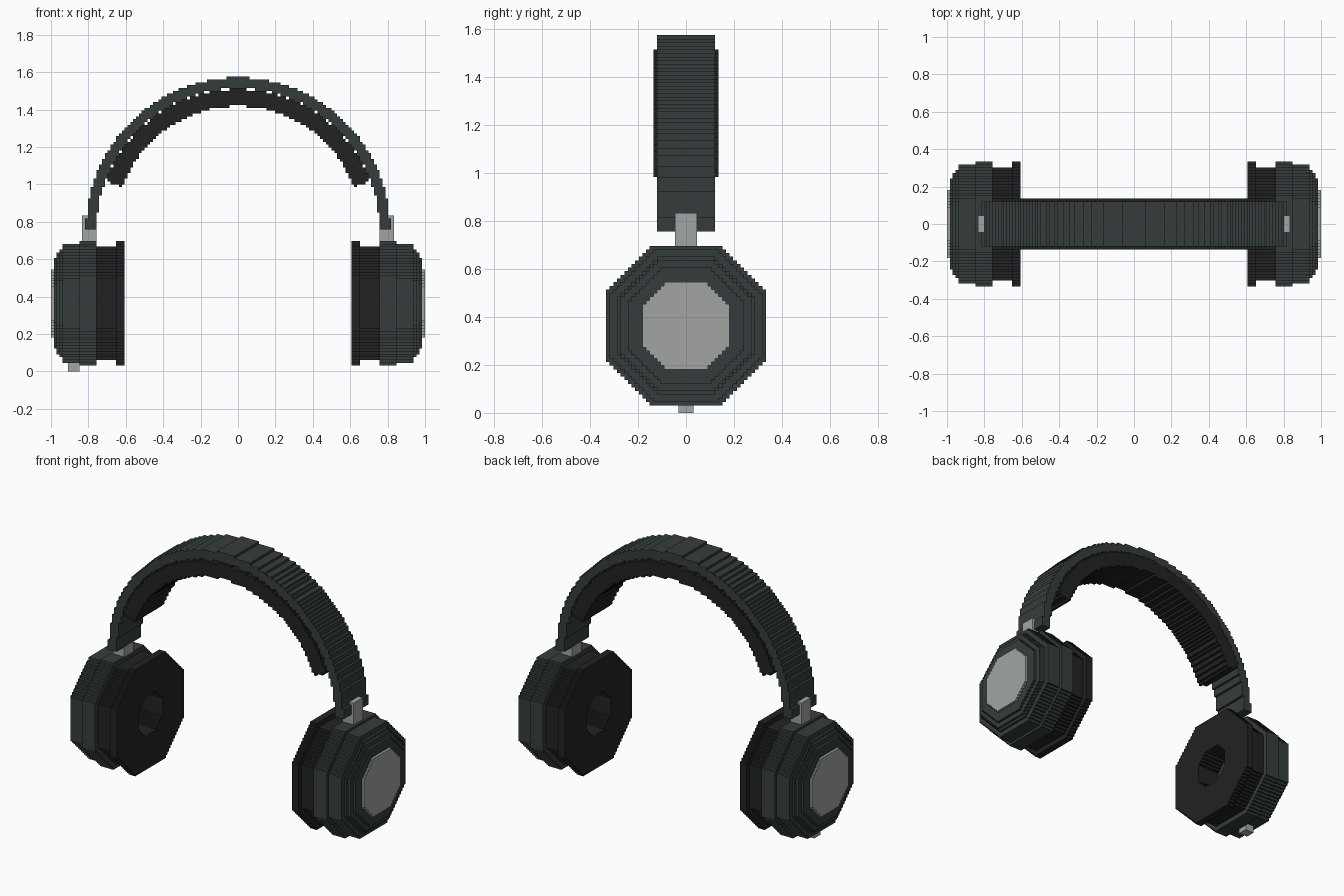
import bpy
import math

if "Cube" in bpy.data.objects:
    bpy.data.objects.remove(bpy.data.objects["Cube"])

V = 1 / 66  # size of one block step


def material(name, rgb):
    m = bpy.data.materials.new(name)
    m.diffuse_color = (*rgb, 1)
    m.use_nodes = True
    m.node_tree.nodes["Principled BSDF"].inputs["Base Color"].default_value = m.diffuse_color
    return m


SLATE = material("dark slate", (0.036, 0.046, 0.046))
BLACK = material("soft black", (0.016, 0.016, 0.016))
SILVER = material("silver grey", (0.36, 0.375, 0.375))


def block_part(name, edges, inside, mat):
    """Skin of all grid cells whose centre passes the inside rule."""
    counts = [len(e) - 1 for e in edges]
    mid = [[(a + b) / 2 for a, b in zip(e, e[1:])] for e in edges]
    filled = {(i, j, k)
              for i in range(counts[0]) for j in range(counts[1]) for k in range(counts[2])
              if inside(mid[0][i], mid[1][j], mid[2][k])}
    index, verts, faces = {}, [], []

    def vert(key):
        if key not in index:
            index[key] = len(verts)
            verts.append([edges[a][key[a]] * V for a in range(3)])
        return index[key]

    for cell in sorted(filled):
        for a in range(3):
            b, c = (a + 1) % 3, (a + 2) % 3
            for side in (0, 1):
                neighbour = list(cell)
                neighbour[a] += 2 * side - 1
                if tuple(neighbour) in filled:
                    continue
                quad = []
                for db, dc in ((0, 0), (1, 0), (1, 1), (0, 1)):
                    key = list(cell)
                    key[a] += side
                    key[b] += db
                    key[c] += dc
                    quad.append(vert(tuple(key)))
                faces.append(quad if side else quad[::-1])
    mesh = bpy.data.meshes.new(name)
    mesh.from_pydata(verts, [], faces)
    mesh.materials.append(mat)
    obj = bpy.data.objects.new(name, mesh)
    bpy.context.collection.objects.link(obj)
    return obj


def steps(lo, hi):
    return list(range(lo, hi + 1))


def both_sides(values):
    return [-v for v in reversed(values)] + list(values)


def octagon(y, z, r):
    y, z = abs(y), abs(z - 24)
    return max(y, z) < r and y + z < r * math.sqrt(2) + 0.1


def layered_octagons(name, layers, mat, hole=0):
    """Pair of stacked octagons; layers are (inner x, outer x, radius)."""
    xs = both_sides([layers[0][0]] + [l[1] for l in layers])

    def inside(x, y, z):
        for x0, x1, r in layers:
            if x0 < abs(x) < x1:
                return octagon(y, z, r) and not (hole and octagon(y, z, hole))
        return False
    return block_part(name, (xs, steps(-22, 22), steps(2, 46)), inside, mat)


# Ear cups, their cushions and outer discs
layered_octagons("ear_cups", [(50, 56, 22), (56, 62, 21), (62, 63, 19),
                              (63, 64, 18), (64, 65, 16)], SLATE)
layered_octagons("ear_cushions", [(40, 43, 22), (43, 50, 20)], BLACK, hole=8)
layered_octagons("outer_discs", [(65, 66, 12)], SILVER)

# Headband arch
block_part("headband", (steps(-54, 54), [-8, 8], steps(50, 104)),
           lambda x, y, z: 49.9 < math.hypot(x, z - 50) < 53.65, SLATE)

# Padding under the headband, ending a little above the cups
block_part("headband_pad", (steps(-50, 50), [-9, 9], steps(60, 100)),
           lambda x, y, z: 43.6 < math.hypot(x, z - 50) < 49.6
           and math.atan2(z - 50, abs(x)) > math.radians(20.3), BLACK)

# Sliding posts joining band and cups
block_part("slider_posts", (both_sides([50, 53, 55]), [-3, 3], [45, 50, 55]),
           lambda x, y, z: abs(x) > 50 and (z < 50 or abs(x) > 53), SILVER)

# Small plug under one cup
block_part("plug", ([-60, -56], [-2, 2], [0, 3]), lambda x, y, z: True, SILVER)
